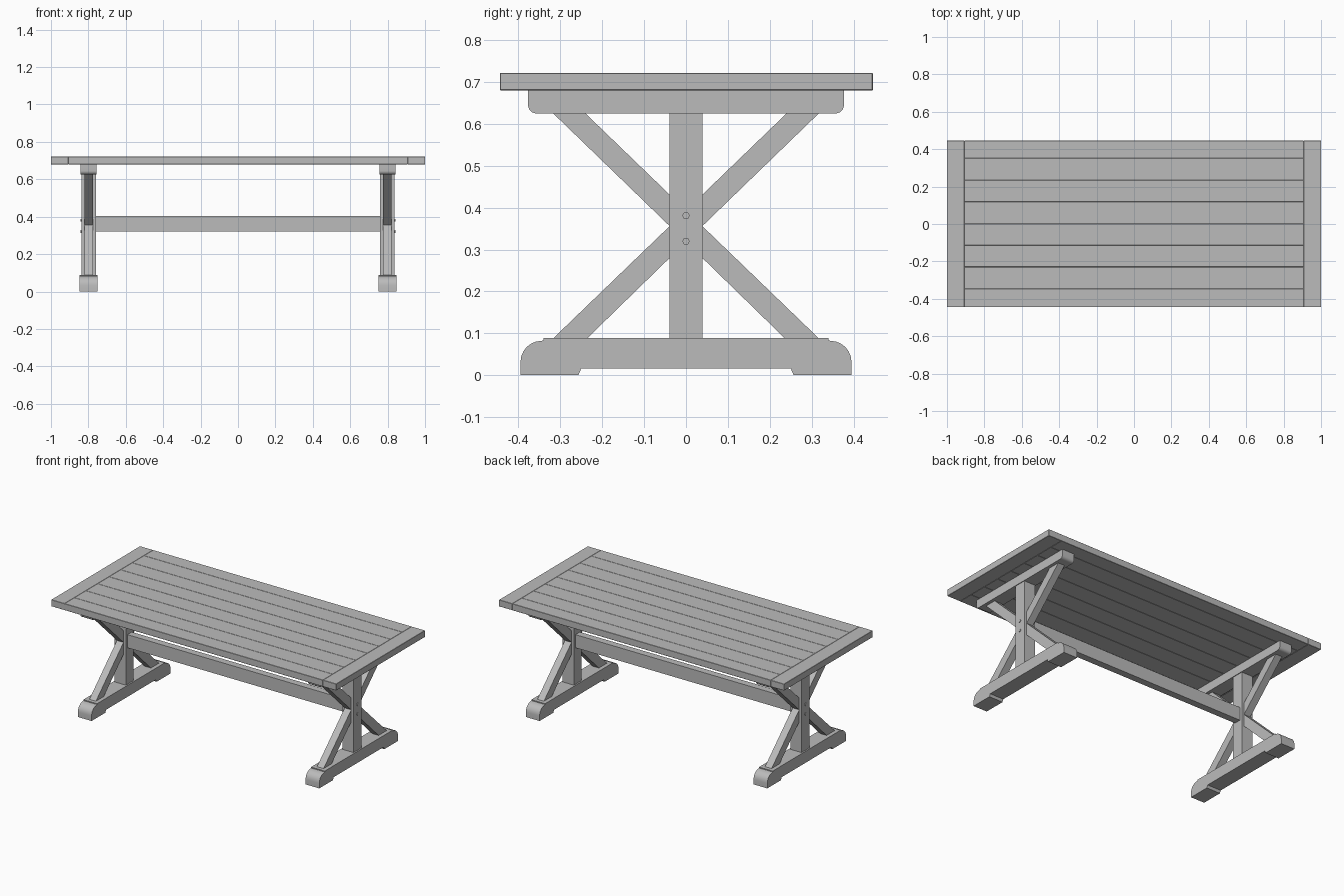
import bpy, bmesh, math

if "Cube" in bpy.data.objects:
    bpy.data.objects.remove(bpy.data.objects["Cube"])

grey = bpy.data.materials.new("plain grey")
grey.diffuse_color = (0.5, 0.5, 0.5, 1)
grey.use_nodes = True
grey.node_tree.nodes["Principled BSDF"].inputs["Base Color"].default_value = grey.diffuse_color


def finish(name, bm, bevel=0.0, smooth=False):
    bmesh.ops.recalc_face_normals(bm, faces=bm.faces)
    mesh = bpy.data.meshes.new(name)
    bm.to_mesh(mesh)
    bm.free()
    mesh.materials.append(grey)
    ob = bpy.data.objects.new(name, mesh)
    bpy.context.collection.objects.link(ob)
    if bevel:
        mod = ob.modifiers.new("edge", 'BEVEL')
        mod.width = bevel
        mod.segments = 1
    if smooth:
        bpy.ops.object.select_all(action='DESELECT')
        ob.select_set(True)
        bpy.context.view_layer.objects.active = ob
        bpy.ops.object.shade_smooth_by_angle(angle=math.radians(30))
    return ob


def prism(name, points, x0, x1, smooth=False, bevel=0.0):
    """Extrude a (y, z) outline along x."""
    bm = bmesh.new()
    face = bm.faces.new([bm.verts.new((x0, y, z)) for y, z in points])
    new = bmesh.ops.extrude_face_region(bm, geom=[face])["geom"]
    bmesh.ops.translate(bm, vec=(x1 - x0, 0, 0),
                        verts=[v for v in new if isinstance(v, bmesh.types.BMVert)])
    return finish(name, bm, bevel, smooth)


def box(name, x0, x1, y0, y1, z0, z1, bevel=0.0):
    return prism(name, [(y0, z0), (y1, z0), (y1, z1), (y0, z1)], x0, x1, bevel=bevel)


def arc(cy, cz, r, a0, a1, n=6):
    return [(cy + r * math.cos(math.radians(a0 + (a1 - a0) * i / n)),
             cz + r * math.sin(math.radians(a0 + (a1 - a0) * i / n))) for i in range(n + 1)]


def mirrored(half):
    """Close a right-hand half outline (bottom to top) with its mirror image."""
    return half + [(-y, z) for y, z in reversed(half)]


# Table top: lengthwise planks between two end boards
edges = [-0.444, -0.346, -0.23, -0.114, 0.002, 0.118, 0.234, 0.352, 0.446]
for i, (a, b) in enumerate(zip(edges, edges[1:])):
    box(f"top_plank_{i + 1}", -0.907, 0.907, a, b, 0.68, 0.722, bevel=0.0015)
for side, s in (("left", -1), ("right", 1)):
    x0, x1 = sorted((s * 0.907, s * 1.0))
    box(f"{side}_end_board", x0, x1, -0.444, 0.446, 0.68, 0.722, bevel=0.0015)

# Trestles
foot = mirrored([(0.25, 0.016), (0.257, 0.0), (0.395, 0.0)]
                + arc(0.345, 0.032, 0.05, 0, 90) + [(0.34, 0.083), (0.34, 0.089)])
cleat = mirrored(arc(0.357, 0.645, 0.02, -90, 0) + [(0.377, 0.68)])
for side, s in (("left", -1), ("right", 1)):
    c = s * 0.799
    prism(f"{side}_foot", foot, c - 0.048, c + 0.048, smooth=True)
    prism(f"{side}_top_cleat", cleat, c - 0.043, c + 0.043, smooth=True)
    box(f"{side}_post", c - 0.039, c + 0.039, -0.039, 0.039, 0.089, 0.625)

    # Diagonal braces, mirrored front to back
    for place, m in (("front", -1), ("back", 1)):
        lower = [(0.235, 0.089), (0.316, 0.089), (0.039, 0.356), (0.039, 0.28)]
        upper = [(0.24, 0.625), (0.317, 0.625), (0.039, 0.356), (0.039, 0.431)]
        for level, pts in (("lower", lower), ("upper", upper)):
            prism(f"{side}_{place}_{level}_brace", [(m * y, z) for y, z in pts],
                  c - 0.023, c + 0.023)

    # Bolt heads on the outer face of the post
    for level, z in (("lower", 0.32), ("upper", 0.381)):
        prism(f"{side}_{level}_bolt", arc(0, z, 0.009, 0, 300, 5),
              c + s * 0.036, c + s * 0.043)

# Long stretcher joining the posts
box("stretcher", -0.762, 0.762, -0.022, 0.022, 0.32, 0.403)
